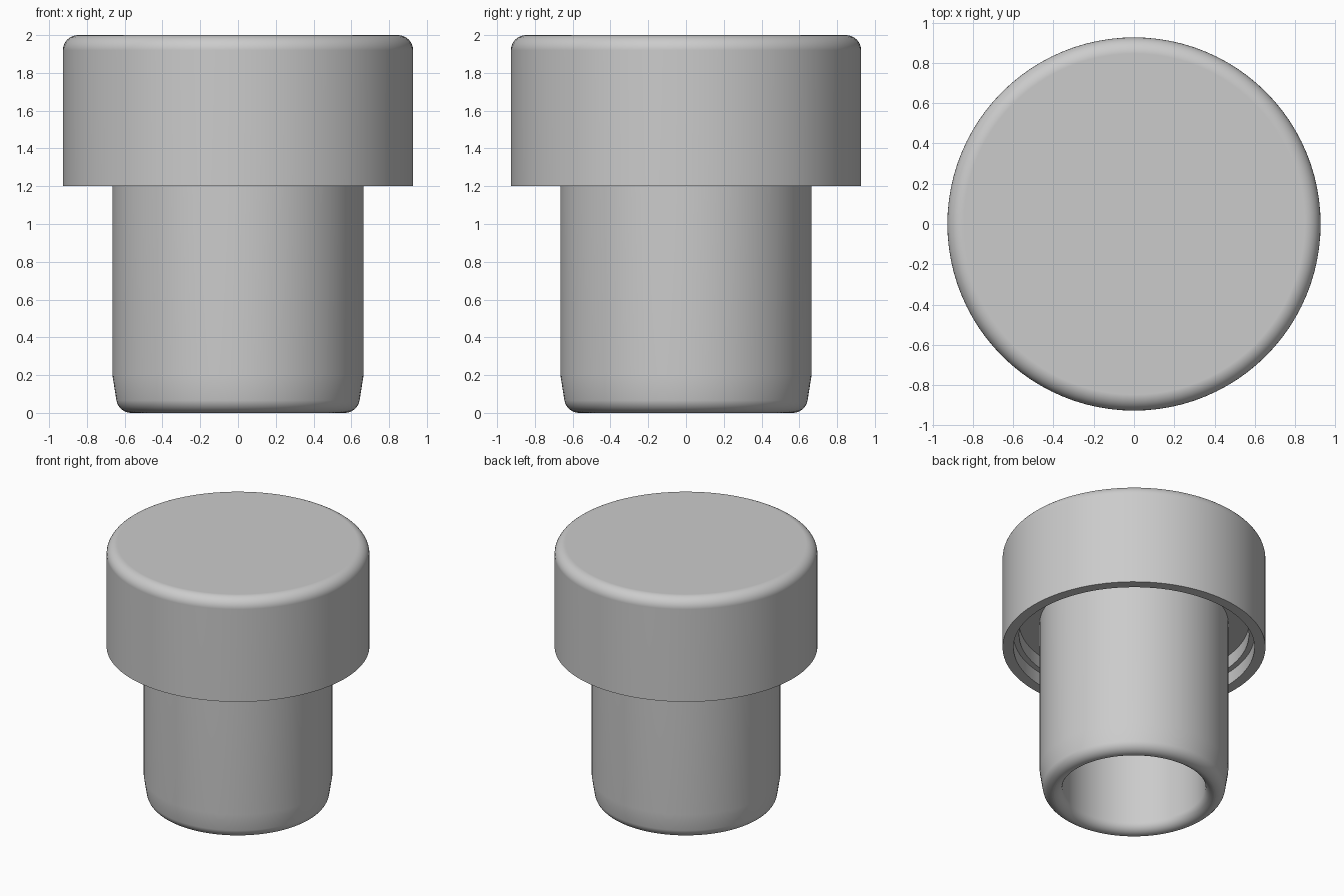
import bpy, bmesh
from math import pi, sin, cos, radians

SEGMENTS = 96

cube = bpy.data.objects.get("Cube")
if cube:
    bpy.data.objects.remove(cube)

grey = bpy.data.materials.new("plain grey")
grey.use_nodes = True
grey.diffuse_color = (0.6, 0.6, 0.6, 1)
grey.node_tree.nodes["Principled BSDF"].inputs["Base Color"].default_value = grey.diffuse_color


def arc(r, z, radius, start, end, steps=8):
    """Rounded corner of a profile, centred on (r, z), angles in degrees."""
    angles = [radians(start + (end - start) * i / steps) for i in range(steps + 1)]
    return [(r + radius * cos(a), z + radius * sin(a)) for a in angles]


def lathe(name, profile, closed=False):
    """Turn an (r, z) profile about the z axis."""
    bm = bmesh.new()
    verts = [bm.verts.new((r, 0, z)) for r, z in profile]
    pairs = list(zip(verts, verts[1:]))
    if closed:
        pairs.append((verts[-1], verts[0]))
    edges = [bm.edges.new(p) for p in pairs]
    bmesh.ops.spin(bm, geom=verts + edges, cent=(0, 0, 0), axis=(0, 0, 1),
                   angle=2 * pi, steps=SEGMENTS, use_merge=True)
    bmesh.ops.remove_doubles(bm, verts=bm.verts, dist=0.0001)
    # Close the flat discs at the ends of an open profile
    bmesh.ops.holes_fill(bm, edges=[e for e in bm.edges if e.is_boundary], sides=0)
    bmesh.ops.recalc_face_normals(bm, faces=bm.faces)
    mesh = bpy.data.meshes.new(name)
    bm.to_mesh(mesh)
    bm.free()
    mesh.materials.append(grey)
    obj = bpy.data.objects.new(name, mesh)
    bpy.context.collection.objects.link(obj)
    bpy.ops.object.select_all(action='DESELECT')
    obj.select_set(True)
    bpy.context.view_layer.objects.active = obj
    bpy.ops.object.shade_smooth_by_angle(angle=radians(30))
    weighted = obj.modifiers.new("weighted normals", 'WEIGHTED_NORMAL')
    weighted.keep_sharp = True
    return obj


# Cap: rounded top edge, thin skirt with a stepped recess underneath
lathe("cap", arc(0.847, 1.92, 0.08, 90, 0)
      + [(0.927, 1.2), (0.85, 1.2), (0.85, 1.3), (0.81, 1.3), (0.81, 1.4)])

# Plug: hollow tube with a tapered, rounded lower lip
lathe("plug", [(0.665, 1.43), (0.665, 0.2)]
      + arc(0.565, 0.08, 0.08, -10, -90)
      + arc(0.575, 0.07, 0.07, -90, -180)
      + [(0.505, 1.43)], closed=True)
